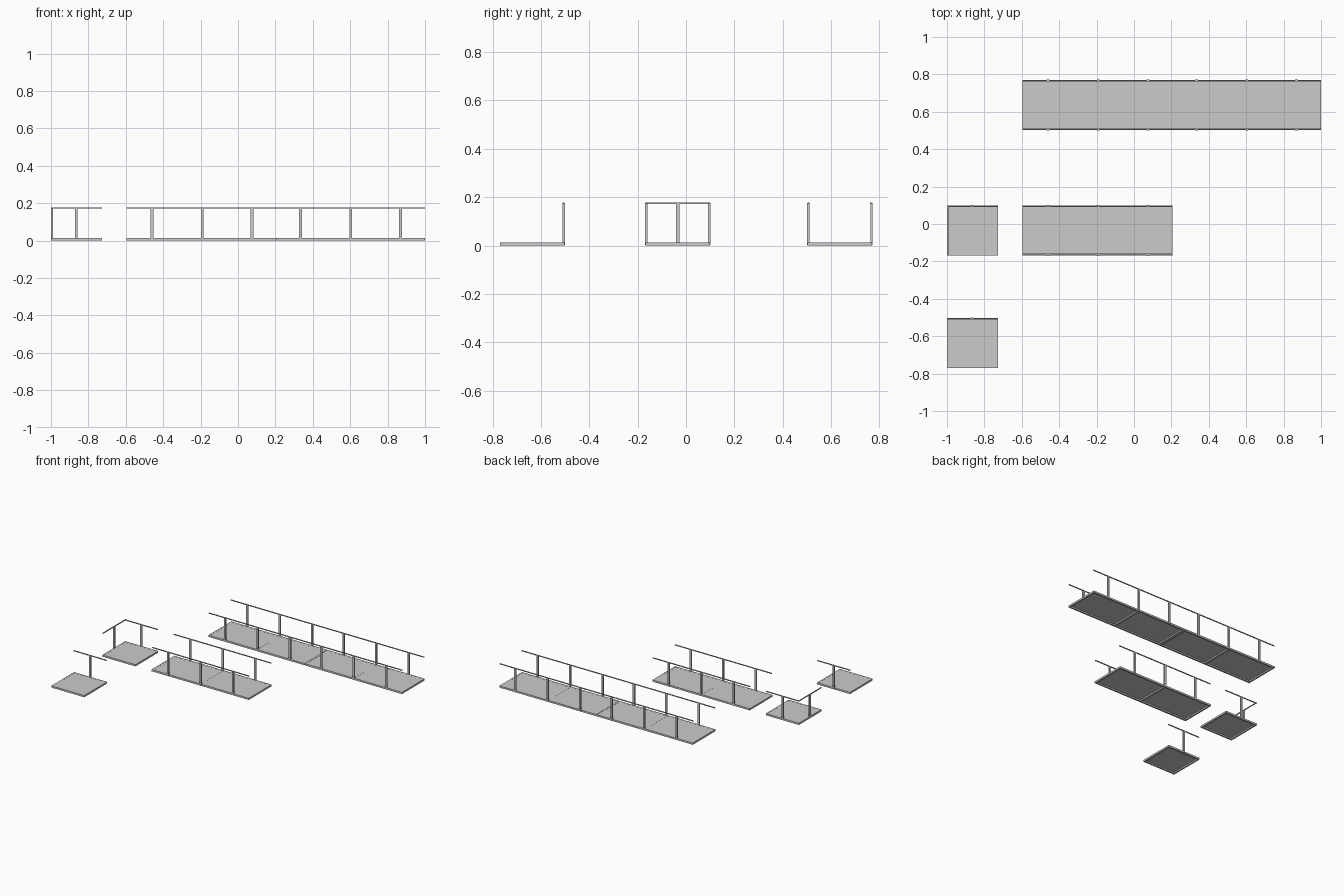
import bpy, bmesh

if "Cube" in bpy.data.objects:
    bpy.data.objects.remove(bpy.data.objects["Cube"])

TOP = 0.178      # top of handrail
DECK = 0.013     # frame height
FW = 0.012       # frame bar width
RAIL = 0.006     # handrail thickness
POST_W, POST_D = 0.014, 0.010


def add_box(bm, lo, hi):
    verts = bmesh.ops.create_cube(bm, size=1)["verts"]
    for v in verts:
        for i in range(3):
            v.co[i] = lo[i] if v.co[i] < 0 else hi[i]


def make(name, boxes):
    bm = bmesh.new()
    for lo, hi in boxes:
        add_box(bm, lo, hi)
    mesh = bpy.data.meshes.new(name)
    bm.to_mesh(mesh)
    bm.free()
    bpy.context.collection.objects.link(bpy.data.objects.new(name, mesh))


def platform(name, x0, x1, y0, y1, bays, sides, posts):
    # perimeter frame with a cross beam between bays
    frame = [((x0, y0, 0), (x1, y0 + FW, DECK)), ((x0, y1 - FW, 0), (x1, y1, DECK))]
    for i in range(bays + 1):
        c = x0 + FW / 2 + (x1 - x0 - FW) * i / bays
        frame.append(((c - FW / 2, y0 + FW, 0), (c + FW / 2, y1 - FW, DECK)))
    make(name + "_frame", frame)

    # deck plates set into the top of each bay
    step = (x1 - x0 - FW) / bays
    make(name + "_deck", [((x0 + FW + i * step, y0 + FW, DECK - 0.003),
                           (x0 + (i + 1) * step, y1 - FW, DECK - 0.0005))
                          for i in range(bays)])

    # posts stand on the outer edge, the thin handrail runs just inside
    for side in sides:
        uprights, h = [], POST_W / 2
        if side == "left":
            c = (y0 + y1) / 2
            uprights.append(((x0, c - h, 0.003), (x0 + POST_D, c + h, TOP - 0.003)))
            rail = ((x0 + 0.001, y0, TOP - RAIL), (x0 + 0.001 + RAIL, y1, TOP))
        else:
            edge, s = (y1, 1) if side == "back" else (y0, -1)
            a, b = sorted((edge + s * 0.002, edge - s * (POST_D - 0.002)))
            for p in posts:
                uprights.append(((x0 + p - h, a, 0.003), (x0 + p + h, b, TOP - 0.003)))
            a, b = sorted((edge - s * 0.003, edge - s * (0.003 + RAIL)))
            rail = ((x0, a, TOP - RAIL), (x1, b, TOP))
        make(f"{name}_{side}_posts", uprights)
        make(f"{name}_{side}_handrail", [rail])


SMALL = [0.136]
LONG = [0.135, 0.403, 0.67]

# small square platforms
platform("end_platform", -1.0, -0.728, -0.77, -0.502, 1, ["back"], SMALL)
platform("corner_platform", -1.0, -0.728, -0.168, 0.1, 1, ["back", "left"], SMALL)
# single walkway
platform("walkway", -0.595, 0.207, -0.168, 0.1, 2, ["front", "back"], LONG)
# double-length walkway from two sections
platform("long_walkway_a", -0.595, 0.197, 0.502, 0.77, 2, ["front", "back"], LONG)
platform("long_walkway_b", 0.199, 1.0, 0.502, 0.77, 2, ["front", "back"], LONG)
